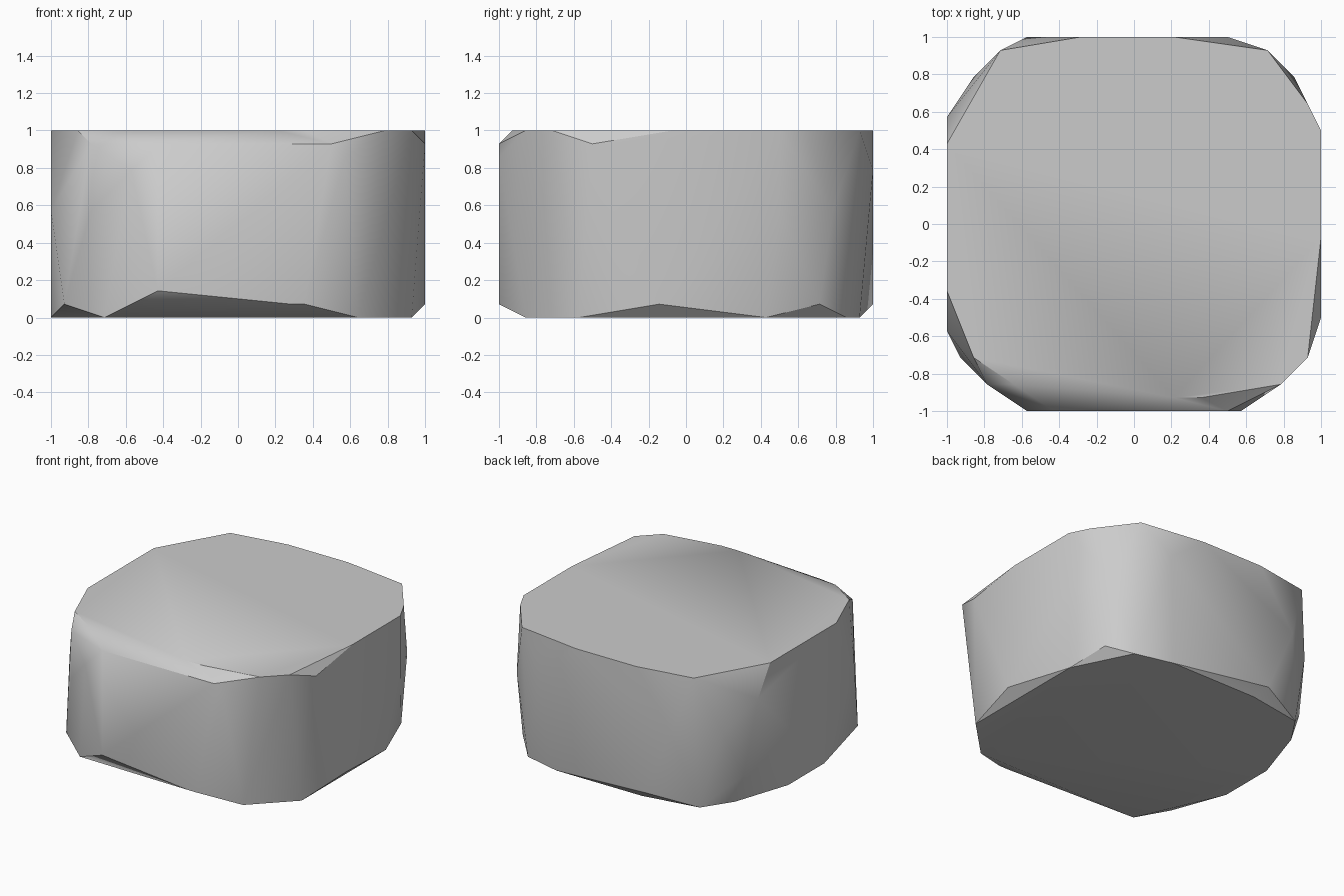
import bpy
import bmesh
import math

# Remove the default cube
default_cube = bpy.data.objects.get("Cube")
if default_cube:
    bpy.data.objects.remove(default_cube, do_unlink=True)

# Chiselled outlines are laid out on a coarse grid with this many steps per unit
GRID = 14


def grey_material(name, value):
    material = bpy.data.materials.new(name)
    material.use_nodes = True
    colour = (value, value, value, 1)
    material.diffuse_color = colour
    material.node_tree.nodes["Principled BSDF"].inputs["Base Color"].default_value = colour
    return material


def add_level(bm, height, outline):
    """Add one horizontal level of corner points."""
    for x, y in outline:
        bm.verts.new((x / GRID, y / GRID, height / GRID))


# Flat underside of the stone
bottom_rim = [(13, -8), (13, 6), (10, 12), (6, 13), (-4, 13), (-10, 12),
              (-12, 9), (-14, 3), (-14, -3), (-10, -12), (9, -12)]

# Chips along the lower edge
lower_chips = [(14, -2), (12, 10), (-5, 14), (-13, -10), (4, -14), (5, -14)]
front_low_chip = [(-6, -14)]

# Widest points of the rounded corners
low_corners = [(-13, 9)]
middle_corners = [(-11, -12), (-14, -8), (14, 7), (12, 11), (-12, 11), (-8, 14)]
high_corners = [(-14, 8), (7, 14), (-8, -14)]
front_left_shoulder = [(8, -14)]

# Chips along the upper edge
upper_chips = [(-6, -14), (7, -14), (14, -7), (-11, -12)]

# Flat top of the stone
top_rim = [(-14, 6), (-10, 13), (-4, 14), (3, 14), (10, 13), (13, 9), (14, 7),
           (14, -1), (13, -10), (11, -12), (5, -13), (3, -13), (-9, -12),
           (-12, -10), (-14, -5)]

levels = [
    (0, bottom_rim),
    (1, lower_chips),
    (2, front_low_chip),
    (3, low_corners),
    (8, middle_corners),
    (11, high_corners),
    (12, front_left_shoulder),
    (13, upper_chips),
    (14, top_rim),
]

# Wrap all levels in one convex skin
bm = bmesh.new()
for height, outline in levels:
    add_level(bm, height, outline)
hull = bmesh.ops.convex_hull(bm, input=bm.verts)
unused = [v for v in bm.verts if not v.link_faces]
bmesh.ops.delete(bm, geom=unused, context="VERTS")
bmesh.ops.dissolve_limit(bm, angle_limit=math.radians(1),
                         verts=bm.verts, edges=bm.edges)
bmesh.ops.recalc_face_normals(bm, faces=bm.faces)

mesh = bpy.data.meshes.new("stone_block")
bm.to_mesh(mesh)
bm.free()
mesh.materials.append(grey_material("stone grey", 0.6))

stone = bpy.data.objects.new("stone_block", mesh)
bpy.context.collection.objects.link(stone)

# Smooth the worn corners, keep the chipped edges sharp
bpy.context.view_layer.objects.active = stone
stone.select_set(True)
bpy.ops.object.shade_smooth_by_angle(angle=math.radians(30))
